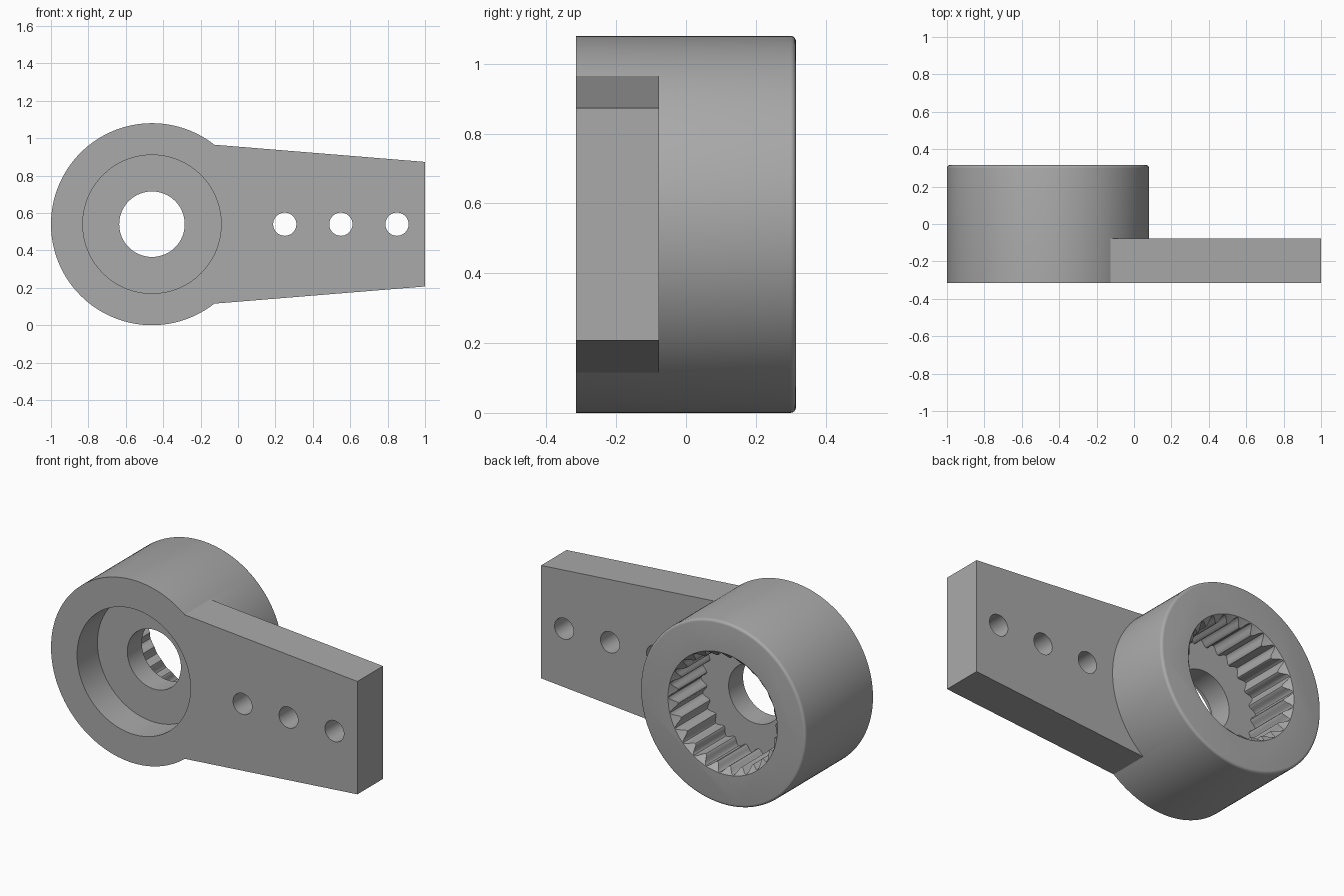
import bpy, bmesh, math
from math import cos, sin, tau

cube = bpy.data.objects.get("Cube")
if cube:
    bpy.data.objects.remove(cube, do_unlink=True)

HUB_X, MID_Z, R = -0.46, 0.54, 0.54
FRONT, BACK, ARM_BACK = -0.315, 0.315, -0.077

grey = bpy.data.materials.new("plain grey")
grey.use_nodes = True
colour = (0.4, 0.4, 0.4, 1)
grey.diffuse_color = colour
grey.node_tree.nodes["Principled BSDF"].inputs["Base Color"].default_value = colour


def loft(name, rings):
    """Closed solid through matching rings of points, capped at both ends."""
    bm = bmesh.new()
    loops = [[bm.verts.new(p) for p in ring] for ring in rings]
    n = len(loops[0])
    for a, b in zip(loops, loops[1:]):
        for i in range(n):
            j = (i + 1) % n
            bm.faces.new((a[i], a[j], b[j], b[i]))
    bm.faces.new(loops[0])
    bm.faces.new(loops[-1])
    bmesh.ops.recalc_face_normals(bm, faces=bm.faces)
    mesh = bpy.data.meshes.new(name)
    bm.to_mesh(mesh)
    bm.free()
    mesh.materials.append(grey)
    obj = bpy.data.objects.new(name, mesh)
    bpy.context.collection.objects.link(obj)
    return obj


def turned(name, profile, x=HUB_X, n=128, wave=0, teeth=0):
    """Solid turned about a y axis from (radius, y) pairs, optionally fluted."""
    def ring(r, y):
        pts = []
        for i in range(n):
            t = tau * i / n
            q = r + wave * cos(teeth * t)
            pts.append((x + q * cos(t), y, MID_Z + q * sin(t)))
        return pts
    return loft(name, [ring(r, y) for r, y in profile])


def combine(body, tool, operation):
    """Apply a boolean to the body and discard the tool."""
    tool.hide_render = True
    mod = body.modifiers.new("boolean", 'BOOLEAN')
    mod.operation, mod.solver, mod.object = operation, 'EXACT', tool
    bpy.context.view_layer.objects.active = body
    bpy.ops.object.modifier_apply(modifier=mod.name)
    bpy.data.objects.remove(tool, do_unlink=True)


# Hub with a small rounded back edge
f = 0.016
edge = [(R - f + f * cos(tau * k / 16), BACK - f + f * sin(tau * k / 16)) for k in range(5)]
lever = turned("lever_arm_with_hub", [(R, FRONT)] + edge)

# Tapered arm
outline = [(-0.46, 0.452), (1, 0.333), (1, -0.333), (-0.46, -0.452)]
arm = loft("arm", [[(x, y, MID_Z + z) for x, z in outline] for y in (FRONT, ARM_BACK)])
combine(lever, arm, 'UNION')

# Front counterbore, screw hole, fluted rear socket and its chamfered mouth
cutters = [
    turned("counterbore", [(0.37, -0.5), (0.37, -0.125)]),
    turned("screw_hole", [(0.175, -0.4), (0.175, 0.2)]),
    turned("socket", [(0.337, 0.01), (0.337, 0.4)], n=250, wave=0.018, teeth=25),
    turned("socket_mouth", [(0.312, 0.27), (0.382, 0.34)]),
]
# Row of holes through the arm
cutters += [turned("arm_hole", [(0.062, -0.4), (0.062, 0)], x=x, n=48)
            for x in (0.25, 0.55, 0.85)]
for cutter in cutters:
    combine(lever, cutter, 'DIFFERENCE')

bpy.ops.object.select_all(action='DESELECT')
lever.select_set(True)
bpy.context.view_layer.objects.active = lever
bpy.ops.object.shade_smooth_by_angle(angle=math.radians(32))
